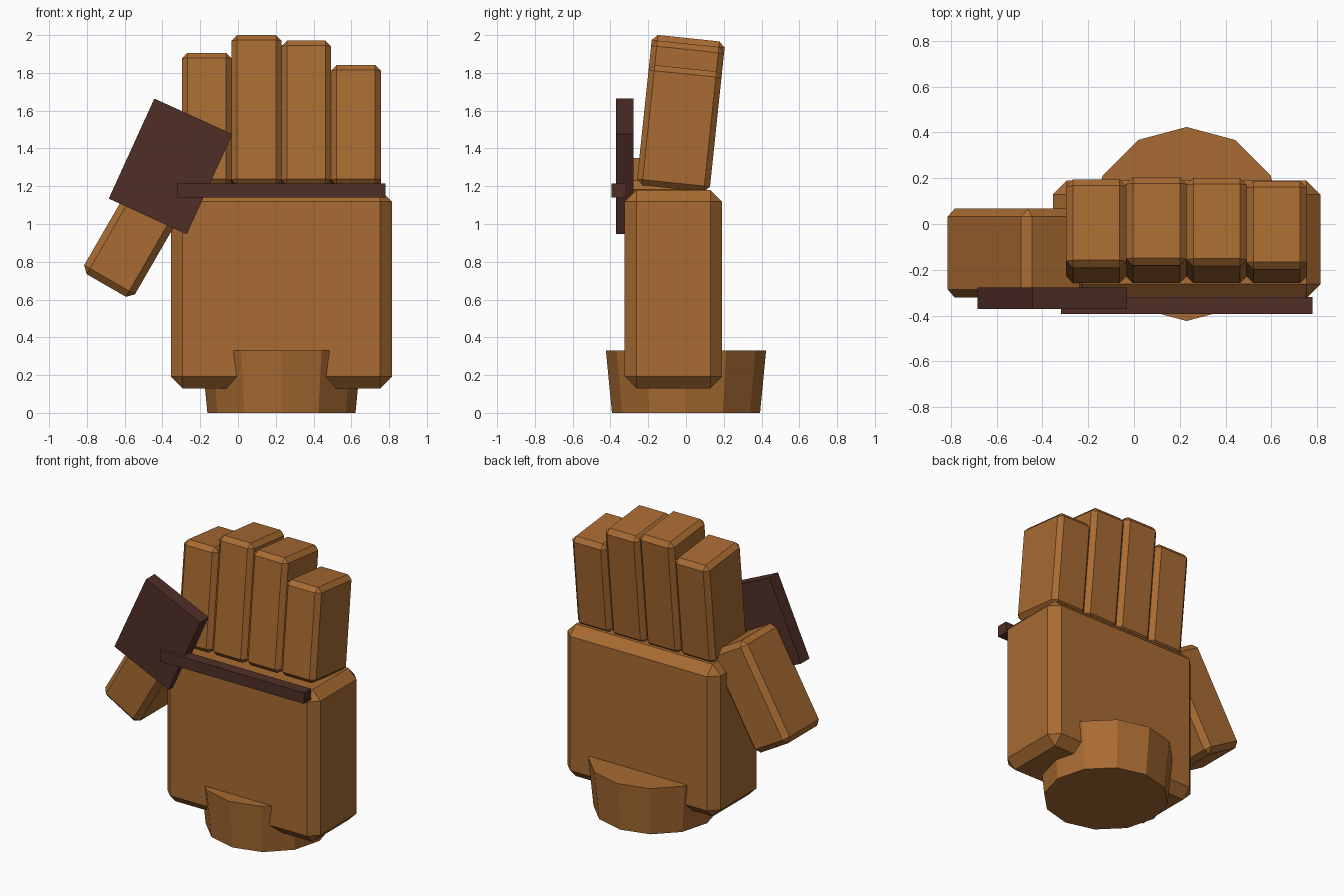
import bpy, bmesh, math
from mathutils import Matrix, Vector

if "Cube" in bpy.data.objects:
    bpy.data.objects.remove(bpy.data.objects["Cube"])


def material(name, color):
    m = bpy.data.materials.new(name)
    m.diffuse_color = (*color, 1.0)
    m.use_nodes = True
    m.node_tree.nodes["Principled BSDF"].inputs["Base Color"].default_value = m.diffuse_color
    return m


TAN = material("tan leather", (0.392, 0.147, 0.032))
DARK = material("dark brown leather", (0.080, 0.028, 0.020))


def finish(name, bm, mat):
    mesh = bpy.data.meshes.new(name)
    bm.to_mesh(mesh)
    bm.free()
    mesh.materials.append(mat)
    ob = bpy.data.objects.new(name, mesh)
    bpy.context.collection.objects.link(ob)
    return ob


def block(name, center, size, mat, bevel=0.0, angle=0.0, axis='Y'):
    """Box with chamfered edges, turned about one axis."""
    bm = bmesh.new()
    bmesh.ops.create_cube(bm, size=1.0, matrix=Matrix.Diagonal((*size, 1.0)))
    if bevel:
        bmesh.ops.bevel(bm, geom=bm.edges[:], offset=bevel, segments=1,
                        affect='EDGES', profile=0.5)
    turn = Matrix.Rotation(math.radians(angle), 4, axis)
    bm.transform(Matrix.Translation(center) @ turn)
    return finish(name, bm, mat)


# Palm
block("palm", (0.23, -0.067, 0.655), (1.17, 0.515, 1.05), TAN, 0.062)

# Wrist cuff: twelve-sided, wider at the top
bm = bmesh.new()
bmesh.ops.create_cone(bm, cap_ends=True, segments=12, radius1=0.392, radius2=0.424,
                      depth=0.33, matrix=Matrix.Translation((0.23, 0, 0.165)))
finish("wrist_cuff", bm, TAN)

# Fingers: shared base line, leaning back, different lengths
LEAN = math.radians(6)
up = Vector((0, math.sin(LEAN), math.cos(LEAN)))
for i, length in enumerate((0.705, 0.80, 0.77, 0.64)):
    base = Vector((-0.165 + 0.263 * i, -0.069, 1.188))
    block(f"finger_{i + 1}", base + up * length / 2, (0.264, 0.388, length),
          TAN, 0.03, -6, 'X')

# Thumb
block("thumb", (-0.52, -0.127, 0.982), (0.31, 0.388, 0.71), TAN, 0.035, 30)

# Dark thumb plate and knuckle strip
block("thumb_plate", (-0.357, -0.324, 1.305), (0.454, 0.094, 0.582), DARK, 0, 24.5)
block("knuckle_strip", (0.23, -0.356, 1.177), (1.10, 0.076, 0.076), DARK)
